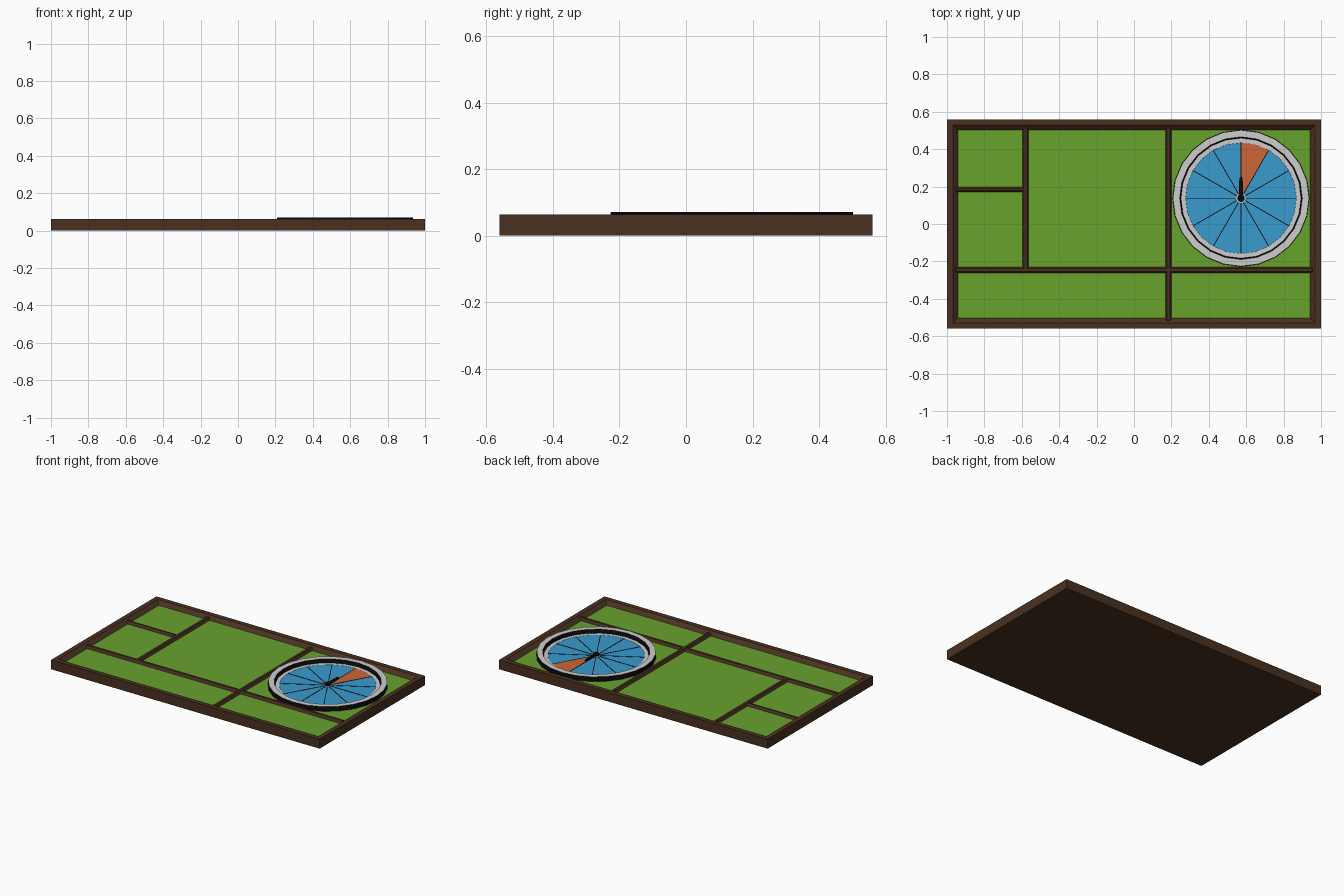
import bpy, bmesh, math

if "Cube" in bpy.data.objects:
    bpy.data.objects.remove(bpy.data.objects["Cube"])

def material(name, rgb):
    m = bpy.data.materials.new(name)
    m.diffuse_color = (*rgb, 1)
    m.use_nodes = True
    m.node_tree.nodes["Principled BSDF"].inputs["Base Color"].default_value = m.diffuse_color
    return m

BROWN = material("dark_wood", (0.068, 0.031, 0.015))
GREEN = material("green_felt", (0.140, 0.365, 0.027))
BLUE = material("wheel_blue", (0.040, 0.325, 0.620))
ORANGE = material("sector_orange", (0.600, 0.135, 0.038))
GREY = material("light_grey", (0.61, 0.61, 0.61))
BLACK = material("black", (0.003, 0.003, 0.003))

CX, CY = 0.572, 0.138      # wheel centre
FLOOR, DISC = 0.040, 0.046  # felt level, wheel face level

def make(name, verts, faces, mats, rule=None):
    me = bpy.data.meshes.new(name)
    me.from_pydata(verts, [], faces)
    for m in mats:
        me.materials.append(m)
    bm = bmesh.new()
    bm.from_mesh(me)
    bmesh.ops.recalc_face_normals(bm, faces=bm.faces)
    if rule:
        for f in bm.faces:
            f.material_index = rule(f)
    bm.to_mesh(me)
    bm.free()
    ob = bpy.data.objects.new(name, me)
    bpy.context.collection.objects.link(ob)
    return ob

def loft(name, loops, mats, rule=None, caps=True, closed=False):
    """Skin a list of equal-length vertex loops."""
    n, k = len(loops[0]), len(loops)
    verts = [v for l in loops for v in l]
    faces = []
    for i in range(k if closed else k - 1):
        a, b = i * n, (i + 1) % k * n
        faces += [(a + j, a + (j + 1) % n, b + (j + 1) % n, b + j) for j in range(n)]
    if caps and not closed:
        faces += [tuple(range(n)), tuple(range((k - 1) * n, k * n))]
    return make(name, verts, faces, mats, rule)

def rect(x0, x1, y0, y1, z, inset=0.0):
    x0, x1, y0, y1 = x0 + inset, x1 - inset, y0 + inset, y1 - inset
    return [(x0, y0, z), (x1, y0, z), (x1, y1, z), (x0, y1, z)]

def circle(r, z, n=24):
    return [(CX + r * math.cos(2 * math.pi * i / n),
             CY + r * math.sin(2 * math.pi * i / n), z) for i in range(n)]

def sector(name, a0, a1, r, z0, z1, mat):
    """Solid pie slice, angles in degrees."""
    pts = [(CX, CY)] + [(CX + r * math.cos(math.radians(a0 + (a1 - a0) * i / 4)),
                         CY + r * math.sin(math.radians(a0 + (a1 - a0) * i / 4)))
                        for i in range(5)]
    return loft(name, [[(x, y, z) for x, y in pts] for z in (z0, z1)], [mat])

# Board: wooden tray with a sloped inner wall and a felt floor
tray = [rect(-1, 1, -0.56, 0.56, z, i) for z, i in
        ((0, 0), (0.063, 0), (0.063, 0.032), (FLOOR, 0.058))]
loft("board_tray", tray, [BROWN, GREEN],
     lambda f: 1 if all(abs(v.co.z - FLOOR) < 1e-4 for v in f.verts) else 0)

# Dividers: bevelled wooden strips
def divider(name, x0, x1, y0, y1):
    loft(name, [rect(x0, x1, y0, y1, FLOOR - 0.005), rect(x0, x1, y0, y1, FLOOR),
                rect(x0, x1, y0, y1, 0.058, 0.008)], [BROWN])

H = 0.016
divider("long_cross_divider", 0.184 - H, 0.184 + H, -0.52, 0.52)
divider("lengthwise_divider", -0.96, 0.96, -0.245 - H, -0.245 + H)
divider("short_cross_divider", -0.58 - H, -0.58 + H, -0.245, 0.52)
divider("small_divider", -0.96, -0.58, 0.185 - H * 0.8, 0.185 + H * 0.8)

# Wheel rim: black ring with a grey top
rim = [circle(r, z) for r, z in ((0.319, FLOOR), (0.366, FLOOR), (0.364, 0.071), (0.328, 0.071))]
loft("wheel_rim", rim, [BLACK, GREY],
     lambda f: 1 if f.calc_center_median().z > 0.07 else 0, closed=True)

# Low grey track inside the rim, and the blue face
track = [circle(r, z) for r, z in ((0.292, FLOOR), (0.322, FLOOR), (0.322, DISC + 0.001), (0.297, DISC + 0.001))]
loft("wheel_track", track, [GREY], closed=True)
loft("wheel_face", [circle(0.300, FLOOR), circle(0.300, DISC)], [BLUE])

# Orange sector plate
sector("orange_sector", 60, 90, 0.297, DISC - 0.002, DISC + 0.0008, ORANGE)

# Twelve thin spoke lines
for i in range(12):
    a = math.radians(30 * i)
    c, s, w = math.cos(a), math.sin(a), 0.0022
    base = [(CX + u * c - v * s, CY + u * s + v * c)
            for u, v in ((0.01, -w), (0.296, -w), (0.296, w), (0.01, w))]
    loft(f"spoke_line_{i + 1}", [[(x, y, z) for x, y in base]
                                 for z in (DISC - 0.001, DISC + 0.0015)], [BLACK])

# Hub: grey washer, black knob and pointer
loft("hub_washer", [circle(0.026, DISC - 0.002, 16), circle(0.026, DISC + 0.004, 16)], [GREY])
loft("hub_knob", [circle(0.020, DISC, 16), circle(0.020, DISC + 0.014, 16),
                  circle(0.014, DISC + 0.018, 16)], [BLACK])
arrow = [(-0.012, 0), (0.012, 0), (0.009, 0.105), (0, 0.118), (-0.009, 0.105)]
loft("pointer", [[(CX + x, CY + y, z) for x, y in arrow]
                 for z in (DISC + 0.005, DISC + 0.012)], [BLACK])
